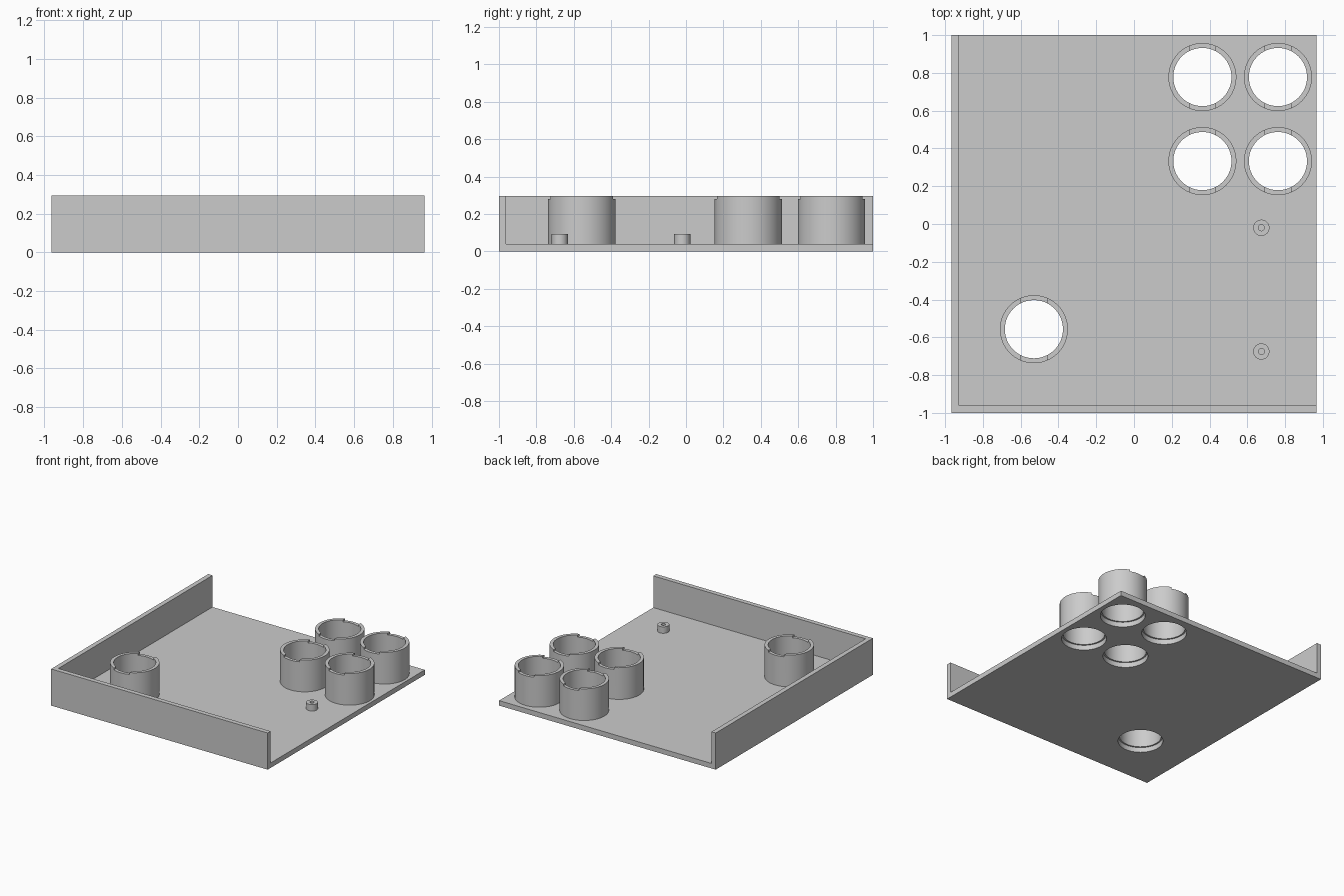
import bpy
import bmesh
from mathutils import Matrix, Vector

if "Cube" in bpy.data.objects:
    bpy.data.objects.remove(bpy.data.objects["Cube"], do_unlink=True)

# Overall sizes
HX, HY, TOP = 0.965, 1.0, 0.295
FLOOR, WALL = 0.04, 0.038
TUBE_OUT, TUBE_IN, HOLE = 0.18, 0.154, 0.166
NOTCH_HALF, NOTCH_Z = 0.069, 0.28

TUBES = {
    "back_left_tube": (0.762, 0.778),
    "back_inner_tube": (0.362, 0.778),
    "middle_left_tube": (0.762, 0.333),
    "middle_inner_tube": (0.362, 0.333),
    "front_right_tube": (-0.53, -0.557),
}
PEGS = {"middle_peg": (0.674, -0.02), "front_peg": (0.674, -0.675)}

grey = bpy.data.materials.new("plain grey")
grey.use_nodes = True
grey.diffuse_color = (0.6, 0.6, 0.6, 1)
grey.node_tree.nodes["Principled BSDF"].inputs["Base Color"].default_value = (0.6, 0.6, 0.6, 1)


def finish(name, bm):
    mesh = bpy.data.meshes.new(name)
    bm.to_mesh(mesh)
    bm.free()
    mesh.materials.append(grey)
    obj = bpy.data.objects.new(name, mesh)
    bpy.context.collection.objects.link(obj)
    return obj


def box(name, lo, hi):
    lo, hi = Vector(lo), Vector(hi)
    bm = bmesh.new()
    m = Matrix.Translation((lo + hi) / 2) @ Matrix.Diagonal((*(hi - lo), 1))
    bmesh.ops.create_cube(bm, size=1, matrix=m)
    return finish(name, bm)


def cylinder(name, x, y, r, z0, z1, sides=64):
    bm = bmesh.new()
    bmesh.ops.create_cone(bm, cap_ends=True, segments=sides, radius1=r, radius2=r,
                          depth=z1 - z0, matrix=Matrix.Translation((x, y, (z0 + z1) / 2)))
    return finish(name, bm)


def select_only(obj):
    bpy.ops.object.select_all(action='DESELECT')
    obj.select_set(True)
    bpy.context.view_layer.objects.active = obj


def cut(obj, *cutters):
    select_only(obj)
    for c in cutters:
        mod = obj.modifiers.new("cut", 'BOOLEAN')
        mod.operation, mod.solver, mod.object = 'DIFFERENCE', 'EXACT', c
        bpy.ops.object.modifier_apply(modifier=mod.name)
        bpy.data.objects.remove(c, do_unlink=True)


def smooth(obj):
    select_only(obj)
    bpy.ops.object.shade_smooth_by_angle(angle=0.6)


# Tray: floor with a front wall and a right wall, other two sides open
tray = box("tray", (-HX, -HY, 0), (HX, HY, TOP))
cut(tray, box("cavity_cutter", (-HX + WALL, -HY + WALL, FLOOR), (HX + 1, HY + 1, 1)))
for x, y in TUBES.values():
    cut(tray, cylinder("hole_cutter", x, y, HOLE, -0.2, 0.2))
smooth(tray)

# Tubes above the wider floor holes, notched at front and back of the rim
for name, (x, y) in TUBES.items():
    tube = cylinder(name, x, y, TUBE_OUT, FLOOR, TOP)
    cut(tube,
        cylinder("bore_cutter", x, y, TUBE_IN, -0.2, 1),
        box("notch_cutter", (x - NOTCH_HALF, y - 0.3, NOTCH_Z), (x + NOTCH_HALF, y + 0.3, 1)))
    smooth(tube)

# Small hollow screw pegs
for name, (x, y) in PEGS.items():
    peg = cylinder(name, x, y, 0.043, FLOOR, 0.092, 32)
    cut(peg, cylinder("bore_cutter", x, y, 0.016, -0.2, 1, 32))
    smooth(peg)
